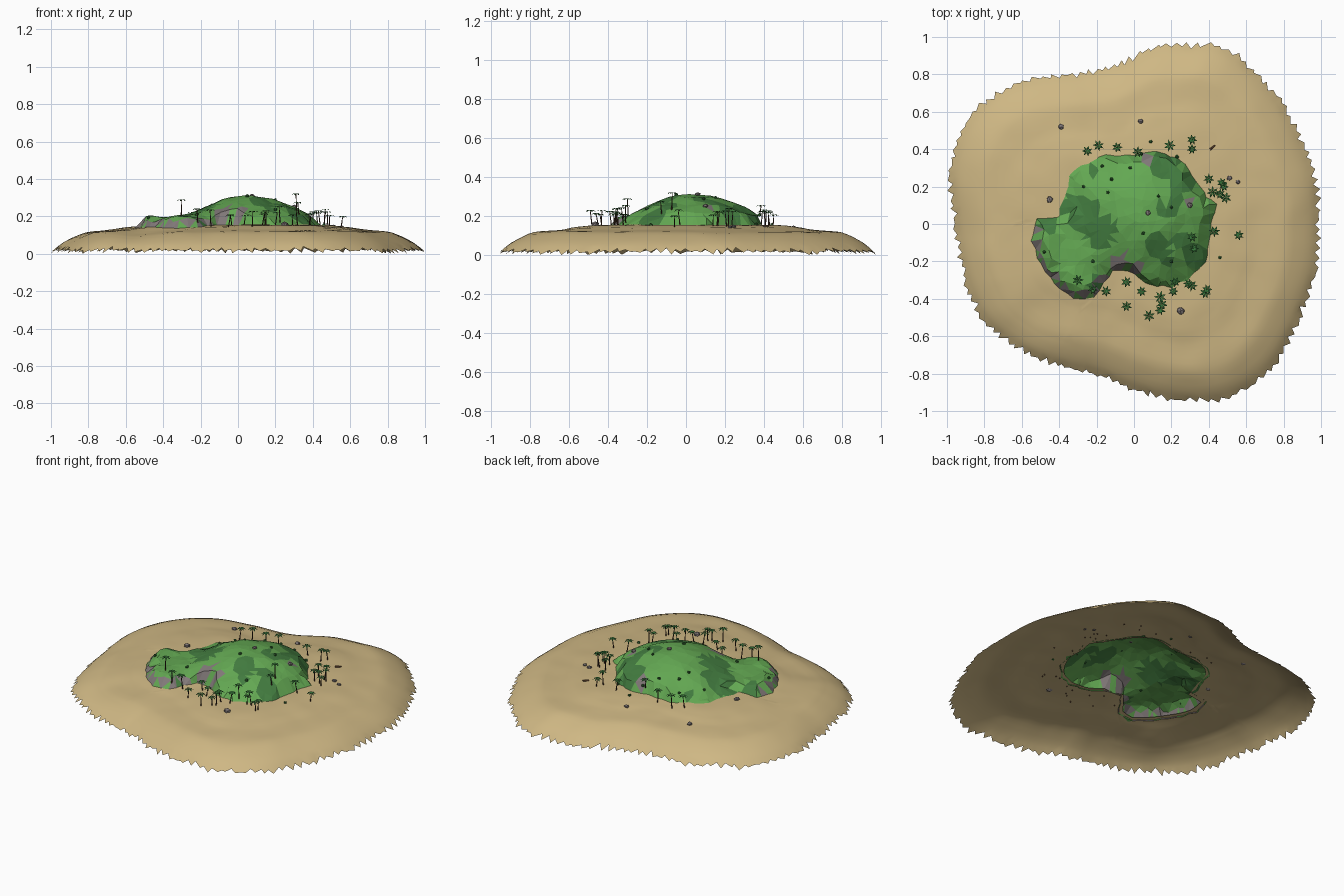
import bpy, bmesh, math, random
from mathutils import Vector, Matrix, noise
from mathutils.geometry import delaunay_2d_cdt

if "Cube" in bpy.data.objects:
    bpy.data.objects.remove(bpy.data.objects["Cube"])

random.seed(4)
rnd = random.uniform


def material(name, rgb):
    m = bpy.data.materials.new(name)
    m.diffuse_color = (*rgb, 1)
    m.use_nodes = True
    m.node_tree.nodes["Principled BSDF"].inputs["Base Color"].default_value = m.diffuse_color
    return m


SAND = material("sand", (0.62, 0.475, 0.23))
GRASS = material("light_grass", (0.125, 0.39, 0.085))
SCRUB = material("dark_grass", (0.055, 0.20, 0.05))
ROCK = material("rock", (0.22, 0.19, 0.19))
BARK = material("bark", (0.07, 0.032, 0.018))
LEAF = material("palm_leaf", (0.04, 0.19, 0.045))
BUSH = material("bush_leaf", (0.03, 0.13, 0.03))
DRIFT = material("driftwood", (0.16, 0.08, 0.04))


def finish(bm, name, *mats):
    me = bpy.data.meshes.new(name)
    bm.to_mesh(me)
    bm.free()
    for m in mats:
        me.materials.append(m)
    ob = bpy.data.objects.new(name, me)
    bpy.context.collection.objects.link(ob)
    return ob


def lerp_table(t, table):
    for (a, va), (b, vb) in zip(table, table[1:]):
        if t <= b:
            return va + (vb - va) * max(0, t - a) / (b - a)
    return table[-1][1]


def polar(points):
    """Radius as a function of angle for a star-shaped outline."""
    tab = sorted((math.atan2(y, x) % math.tau, math.hypot(x, y)) for x, y in points)
    tab = [(tab[-1][0] - math.tau, tab[-1][1])] + tab + [(tab[0][0] + math.tau, tab[0][1])]
    return lambda a: lerp_table(a % math.tau, tab)


# Shoreline and hill foot outlines
SHORE = [(.98, 0), (.97, .25), (.91, .4), (.83, .57), (.73, .72), (.62, .84), (.47, .95),
         (.3, .95), (.12, .94), (0, .89), (-.1, .83), (-.25, .8), (-.45, .78), (-.62, .75),
         (-.78, .67), (-.92, .5), (-.98, .3), (-.97, .1), (-.95, 0), (-.92, -.2), (-.87, -.38),
         (-.8, -.52), (-.65, -.64), (-.4, -.75), (-.2, -.79), (-.05, -.86), (.1, -.91),
         (.3, -.94), (.45, -.94), (.6, -.88), (.75, -.75), (.83, -.6), (.9, -.45), (.96, -.3)]
FOOT = [(.42, 0), (.44, .1), (.37, .18), (.32, .26), (.26, .34), (.13, .4), (0, .37),
        (-.15, .365), (-.28, .33), (-.36, .25), (-.39, .12), (-.42, .03), (-.53, .03),
        (-.545, -.1), (-.5, -.22), (-.42, -.33), (-.3, -.42), (-.215, -.4), (-.165, -.325),
        (-.11, -.25), (0, -.265), (.08, -.33), (.2, -.34), (.3, -.3), (.38, -.2), (.42, -.1)]
shore_raw, foot_r = polar(SHORE), polar(FOOT)


def shore_r(a):
    return sum(shore_raw(a + math.radians(d)) for d in (-4, -2, 0, 2, 4)) / 5


BEACH = [(0, .026), (.05, .062), (.10, .088), (.16, .112), (.2, .119), (.34, .131),
         (.38, .139), (.5, .152), (.7, .156)]


def sand_z(x, y):
    edge = shore_r(math.atan2(y, x)) - math.hypot(x, y)
    fade = min(1, max(0, edge) * 6)
    dip = .02 * math.exp(-((x + .55) ** 2 + (y + .52) ** 2) / .025)
    bump = .004 * noise.noise(Vector((x * 7, y * 7, 2)))
    return lerp_table(edge, BEACH) + (bump - dip) * fade


# Sand: ring-shaped sheet from the hill foot to a ragged shoreline
SEG, RINGS = 240, 18
bm = bmesh.new()
rows = []
for j in range(RINGS + 1):
    row = []
    for i in range(SEG):
        a = math.tau * i / SEG
        r0 = min(foot_r(a + math.radians(d)) for d in (-3, -1.5, 0, 1.5, 3)) * .95
        r1 = shore_r(a) - .022
        r = r0 + (r1 - r0) * (j / RINGS) ** .85
        x, y = r * math.cos(a), r * math.sin(a)
        row.append(bm.verts.new((x, y, sand_z(x, y))))
    rows.append(row)
teeth = []
for i in range(SEG):
    a = math.tau * (i + rnd(-.35, .35)) / SEG
    off = rnd(.004, .022) if i % 2 else rnd(-.018, .006)
    r = shore_r(a) + off
    teeth.append(bm.verts.new((r * math.cos(a), r * math.sin(a), max(0, .022 - off * rnd(.4, 1.1)))))
rows.append(teeth)
for ra, rb in zip(rows, rows[1:]):
    for i in range(SEG):
        k = (i + 1) % SEG
        bm.faces.new((ra[i], rb[i], rb[k], ra[k])).smooth = True
finish(bm, "sand_beach", SAND)

# Hill: faceted sheet with a domed peak and a lower shoulder
loop = []
for p, q in zip(FOOT, FOOT[1:] + FOOT[:1]):
    p, q = Vector(p), Vector(q)
    n = max(1, round((q - p).length / .04))
    for k in range(n):
        loop.append(p.lerp(q, k / n) + Vector((rnd(-.01, .01), rnd(-.01, .01))))


def edge_distance(v):
    best = 9
    for p, q in zip(loop, loop[1:] + loop[:1]):
        d = q - p
        t = min(1, max(0, (v - p).dot(d) / d.length_squared))
        best = min(best, (p + d * t - v).length)
    return best


def hill_z(x, y):
    dome = .157 * max(0, math.cos(min(1, math.hypot(x - .055, y - .04) / .42) * math.pi / 2))
    e = min(1, edge_distance(Vector((x, y))) / .065)
    lobe = .048 * e if x < -.14 and y < .06 else 0
    rough = .014 * noise.noise(Vector((x * 9, y * 9, 5))) * e
    return .153 + max(dome, lobe, .01) + rough


pts = list(loop)
for i in range(-13, 12):
    for j in range(-11, 11):
        v = Vector((i * .045 + rnd(-.018, .018), j * .045 + rnd(-.018, .018)))
        inside = v.length < foot_r(math.atan2(v.y, v.x))
        if inside and edge_distance(v) > .016:
            pts.append(v)
vs, _, fs, *_ = delaunay_2d_cdt(pts, [], [list(range(len(loop)))], 1, 1e-5)
bm = bmesh.new()
bv = [bm.verts.new((v.x, v.y, 0)) for v in vs]
for f in fs:
    bm.faces.new([bv[i] for i in f])
for v in bv:
    v.co.z = sand_z(v.co.x, v.co.y) - .004 if v.is_boundary else hill_z(v.co.x, v.co.y)
bm.normal_update()
# Dark scrub patches and bare outcrops (x, y, radius); steep low faces are rock
SCRUB_SPOTS = [(-.27, .05, .1), (-.18, -.03, .09), (-.33, .1, .06), (.16, .32, .08),
               (.25, .22, .06), (.21, .13, .04), (.13, -.12, .07), (.25, -.08, .05),
               (-.46, 0, .05), (-.2, -.33, .05), (.33, -.17, .06)]
ROCK_SPOTS = [(.05, .335, .03), (.3, .11, .025), (-.07, -.19, .04), (.02, -.235, .035),
              (-.09, -.23, .035)]


def within(c, spots):
    return any(math.hypot(c.x - x, c.y - y) < r for x, y, r in spots)


for f in bm.faces:
    if f.normal.z < 0:
        f.normal_flip()
    c = f.calc_center_median()
    cliff = f.normal.z < .8 and c.x < -.14 and c.y < -.03
    if within(c, ROCK_SPOTS) or cliff and rnd(0, 1) < .66:
        f.material_index = 2
    elif within(c, SCRUB_SPOTS) or noise.noise(c * 6) > .45:
        f.material_index = 1
finish(bm, "grassy_hill", GRASS, SCRUB, ROCK)


def ground(x, y):
    if math.hypot(x, y) < foot_r(math.atan2(y, x)):
        return hill_z(x, y)
    return sand_z(x, y)


# Palms: leaning trunks and star-shaped crowns of drooping fronds
PALMS = [(-.25, .39), (-.19, .42), (-.09, .41), (.02, .385), (.19, .42), (.31, .45), (.31, .4),
         (.4, .24), (.48, .2), (.42, .17), (.46, .16), (.49, .14), (.47, .22), (.43, -.04),
         (.56, -.06), (.31, -.07), (.32, -.13), (-.3, -.3), (-.15, -.36), (-.04, -.31),
         (.04, -.36), (-.04, -.44), (.08, -.49), (.14, -.39), (.15, -.43), (.14, -.46),
         (.21, -.36), (.29, -.32), (.31, -.33), (.39, -.35), (.38, -.37), (.22, -.31),
         (-.22, -.35)]
trunks, fronds = bmesh.new(), bmesh.new()
for x, y in PALMS:
    base = Vector((x + rnd(-.012, .012), y + rnd(-.012, .012), 0))
    base.z = ground(base.x, base.y) - .004
    top = Vector((x, y, base.z + rnd(.055, .095)))
    axis = top - base
    rot = axis.to_track_quat('Z', 'Y').to_matrix().to_4x4()
    bmesh.ops.create_cone(trunks, segments=5, radius1=.0034, radius2=.002, depth=axis.length,
                          matrix=Matrix.Translation((base + top) / 2) @ rot)
    turn, size = rnd(0, 1), rnd(.027, .035)
    for k in range(7):
        a = turn + math.tau * k / 7
        out, side = Vector((math.cos(a), math.sin(a), 0)), Vector((-math.sin(a), math.cos(a), 0))
        up = Vector((0, 0, 1))
        mid = top + out * size * .5 + up * .003
        tip = top + out * size - up * .006
        l, r, c, t = (fronds.verts.new(p) for p in
                      (mid + side * .006, mid - side * .006, top + up * .001, tip))
        fronds.faces.new((c, r, l))
        fronds.faces.new((l, r, t))
finish(trunks, "palm_trunks", BARK)
finish(fronds, "palm_fronds", LEAF)


def scatter(name, spots, mat, squash):
    bm = bmesh.new()
    for x, y, r in spots:
        m = Matrix.Translation((x, y, ground(x, y) + r * .3)) @ Matrix.Rotation(rnd(0, 6), 4, 'Z')
        made = bmesh.ops.create_icosphere(bm, subdivisions=1, radius=r,
                                          matrix=m @ Matrix.Diagonal((1, .9, squash, 1)))
        for v in made["verts"]:
            v.co += Vector((rnd(-1, 1), rnd(-1, 1), rnd(-1, 1))) * r * .1
    finish(bm, name, mat)


# Loose boulders and low bushes
scatter("boulders", [(-.39, .52, .017), (.035, .55, .016), (-.45, .13, .019), (.51, .245, .015),
                     (.555, .225, .013), (.25, -.465, .022), (.075, .06, .016), (.3, .1, .016)],
        ROCK, .65)
scatter("bushes", [(-.12, .24, .011), (-.17, .31, .01), (-.14, .17, .01), (.13, .15, .01),
                   (.04, .375, .011), (.09, .44, .01), (.23, .36, .012), (.46, -.18, .01),
                   (-.48, -.15, .01), (.2, .09, .01), (-.22, -.2, .011), (.2, -.2, .011),
                   (-.02, .3, .01), (-.27, .2, .01), (.05, -.05, .011)], BUSH, .9)

# Driftwood log on the beach
bm = bmesh.new()
bmesh.ops.create_cone(bm, cap_ends=True, segments=6, radius1=.006, radius2=.004, depth=.035,
                      matrix=Matrix.Translation((.42, .41, sand_z(.42, .41) + .004))
                      @ Matrix.Rotation(math.radians(40), 4, 'Z')
                      @ Matrix.Rotation(math.radians(90), 4, 'Y'))
finish(bm, "driftwood", DRIFT)
